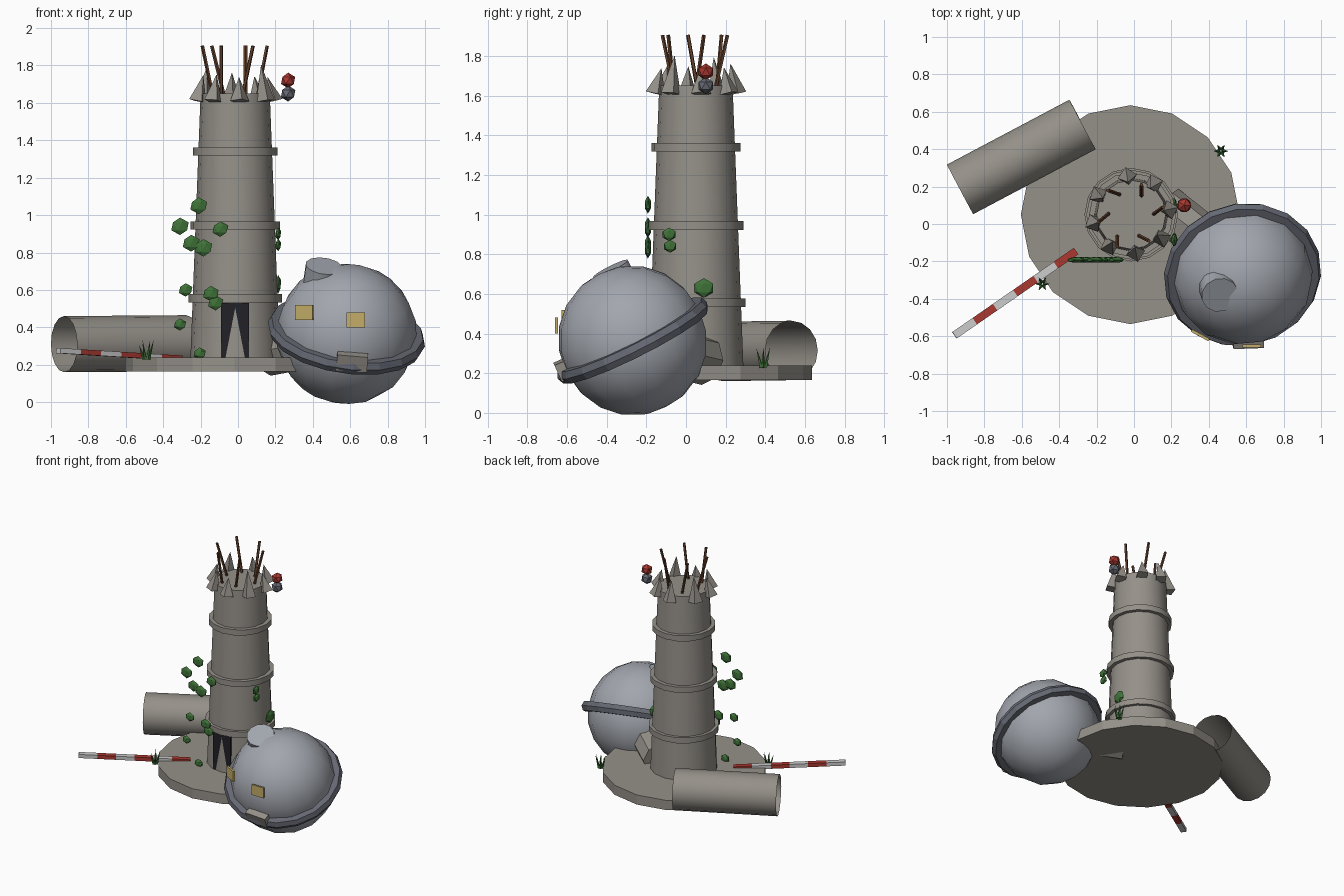
import bpy, bmesh, math, random
from mathutils import Vector, Matrix

if "Cube" in bpy.data.objects:
    bpy.data.objects.remove(bpy.data.objects["Cube"])

random.seed(4)
CX, CY = -0.015, 0.05          # tower axis
mats = {}


def material(name, rgb):
    m = bpy.data.materials.new(name)
    m.diffuse_color = (*rgb, 1)
    m.use_nodes = True
    m.node_tree.nodes["Principled BSDF"].inputs["Base Color"].default_value = m.diffuse_color
    mats[name] = m


material("concrete", (0.30, 0.28, 0.25))
material("steel", (0.36, 0.38, 0.42))
material("dark_steel", (0.13, 0.14, 0.17))
material("black", (0.015, 0.015, 0.02))
material("rust", (0.12, 0.05, 0.025))
material("red", (0.40, 0.04, 0.03))
material("white", (0.6, 0.6, 0.58))
material("window", (0.55, 0.42, 0.14))
material("leaf", (0.05, 0.17, 0.04))


def make(name, bm, mat, smooth=False):
    bmesh.ops.recalc_face_normals(bm, faces=bm.faces)
    me = bpy.data.meshes.new(name)
    bm.to_mesh(me)
    bm.free()
    me.materials.append(mats[mat])
    ob = bpy.data.objects.new(name, me)
    bpy.context.collection.objects.link(ob)
    if smooth:
        bpy.ops.object.select_all(action='DESELECT')
        ob.select_set(True)
        bpy.context.view_layer.objects.active = ob
        bpy.ops.object.shade_smooth_by_angle(angle=math.radians(35))
    return ob


def rod(name, a, b, r1, r2, sides, mat, smooth=False, caps=True, spin=0):
    """Cylinder or cone from point a to point b."""
    a, b = Vector(a), Vector(b)
    d = b - a
    rot = d.to_track_quat('Z', 'Y').to_matrix().to_4x4()
    if abs(d.x) + abs(d.y) < 1e-6:
        rot = Matrix.Identity(4)
    bm = bmesh.new()
    bmesh.ops.create_cone(bm, cap_ends=caps, segments=sides, radius1=r1, radius2=r2, depth=d.length,
                          matrix=Matrix.Translation((a + b) / 2) @ rot @ Matrix.Rotation(spin, 4, 'Z'))
    return make(name, bm, mat, smooth)


def box(name, c, size, mat, rot=Matrix.Identity(4)):
    bm = bmesh.new()
    bmesh.ops.create_cube(bm, size=1, matrix=Matrix.Translation(c) @ rot @ Matrix.Diagonal((*size, 1)))
    return make(name, bm, mat)


def blob(name, c, scale, mat, sub=1):
    bm = bmesh.new()
    bmesh.ops.create_icosphere(bm, subdivisions=sub, radius=1,
                               matrix=Matrix.Translation(c) @ Matrix.Diagonal((*scale, 1)))
    return make(name, bm, mat)


# base slab, tower shaft and bands
rod("base_slab", (CX - 0.005, CY, 0.165), (CX - 0.005, CY, 0.24), 0.585, 0.585, 16, "concrete")
rod("tower_shaft", (CX, CY, 0.22), (CX, CY, 1.65), 0.24, 0.185, 16, "concrete", True)
for i, (z, r) in enumerate([(0.555, 0.25), (0.945, 0.24), (1.34, 0.225)]):
    rod(f"tower_band_{i}", (CX, CY, z - 0.022), (CX, CY, z + 0.022), r, r, 16, "concrete", True)

# doorway
box("doorway", (-0.015, -0.139, 0.385), (0.15, 0.08, 0.29), "black")

# broken rim shards
for i in range(8):
    a = math.radians(10 + i * 45 + random.uniform(-5, 5))
    u = Vector((math.cos(a), math.sin(a), 0))
    c = Vector((CX, CY, 0))
    rod(f"rim_shard_{i}", c + u * 0.205 + Vector((0, 0, 1.61)),
        c + u * 0.175 + Vector((0, 0, random.uniform(1.73, 1.81))), 0.052, 0, 4, "concrete", spin=a)

# bent reinforcement bars: foot x, y then tip x, y
bars = [(-0.07, 0.155, -0.14, 0.18), (0.04, 0.145, 0.04, 0.21), (0.10, 0.05, 0.155, 0.09),
        (0.02, -0.06, 0.08, -0.09), (-0.09, -0.06, -0.09, -0.12), (-0.13, 0.06, -0.19, 0.01)]
for i, (x0, y0, x1, y1) in enumerate(bars):
    rod(f"rebar_{i}", (x0, y0, 1.62), (x1, y1, 1.905), 0.01, 0.01, 5, "rust")

# warning beacon
blob("beacon_base", (0.268, 0.10, 1.65), (0.043,) * 3, "dark_steel")
blob("beacon_lamp", (0.268, 0.10, 1.72), (0.042,) * 3, "red")

# crashed pod, tilted about its own axis
pc = Vector((0.58, -0.27, 0.365))
n = Vector((0.15, -0.5, 1)).normalized()
tilt = n.to_track_quat('Z', 'Y').to_matrix().to_4x4()
bm = bmesh.new()
bmesh.ops.create_uvsphere(bm, u_segments=14, v_segments=10, radius=0.378,
                          matrix=Matrix.Translation(pc) @ tilt)
make("pod_hull", bm, "steel", True)

# pod belt
bm = bmesh.new()
M = Matrix.Translation(pc) @ tilt
rings = []
for i in range(18):
    a = math.tau * i / 18
    rings.append([bm.verts.new(M @ Vector((r * math.cos(a), r * math.sin(a), z)))
                  for r, z in [(0.36, -0.034), (0.41, -0.034), (0.425, 0), (0.41, 0.034), (0.36, 0.034)]])
for i in range(18):
    p, q = rings[i], rings[(i + 1) % 18]
    for j in range(5):
        k = (j + 1) % 5
        bm.faces.new((p[j], q[j], q[k], p[k]))
make("pod_belt", bm, "dark_steel")

# pod hatch, windows and belt plate
top = Vector((0.46, -0.38, 0.728))
rod("pod_hatch", top - n * 0.10, top, 0.10, 0.10, 12, "steel", True)
box("pod_window_right", (0.63, -0.652, 0.44), (0.10, 0.015, 0.08), "window")
box("pod_window_left", (0.355, -0.595, 0.48), (0.105, 0.015, 0.08), "window", Matrix.Rotation(-0.5, 4, 'Z'))
plate_rot = Matrix.Rotation(0.42, 4, 'X') @ Matrix.Rotation(0.09, 4, 'Y')
box("belt_plate", (0.61, -0.625, 0.215), (0.165, 0.05, 0.09), "concrete", plate_rot)

# tunnel between tower and pod
rod("pod_tunnel", (0.16, 0.09, 0.265), (0.40, -0.10, 0.31), 0.125, 0.125, 8, "concrete")

# open drain pipe
rod("drain_pipe", (-0.93, 0.185, 0.31), (-0.275, 0.532, 0.315), 0.15, 0.15, 16, "concrete", True, caps=False)

# striped barrier pole
p0, p1 = Vector((-0.96, -0.595, 0.275)), Vector((-0.31, -0.145, 0.235))
d = p1 - p0
pole_rot = d.to_track_quat('X', 'Z').to_matrix().to_4x4()
for i in range(6):
    box(f"barrier_stripe_{i}", p0 + d * ((i + 0.5) / 6), (d.length / 6, 0.042, 0.028),
        "red" if i % 2 else "white", pole_rot)

# ivy on the front (x, z, size) and on the right side (y, z, size)
front = [(-0.21, 1.05, 0.05), (-0.31, 0.94, 0.052), (-0.25, 0.85, 0.05), (-0.185, 0.825, 0.052),
         (-0.095, 0.925, 0.046), (-0.28, 0.60, 0.04), (-0.145, 0.58, 0.046), (-0.12, 0.53, 0.044),
         (-0.31, 0.415, 0.036), (-0.205, 0.26, 0.036)]
for i, (x, z, s) in enumerate(front):
    blob(f"front_ivy_{i}", (x, -0.192, z), (s, 0.017, s * 0.9), "leaf")
for i, (y, z, s) in enumerate([(-0.085, 0.90, 0.038), (-0.08, 0.84, 0.036), (0.09, 0.63, 0.055)]):
    blob(f"side_ivy_{i}", (0.215, y, z), (0.017, s, s * 0.9), "leaf")

# grass tufts
for t, (x, y) in enumerate([(-0.49, -0.32), (0.465, 0.39)]):
    for i in range(6):
        a = math.tau * i / 6
        u = Vector((math.cos(a), math.sin(a), 0))
        base = Vector((x, y, 0.23)) + u * 0.012
        rod(f"grass_{t}_{i}", base, base + u * 0.028 + Vector((0, 0, random.uniform(0.07, 0.11))),
            0.01, 0, 4, "leaf")
